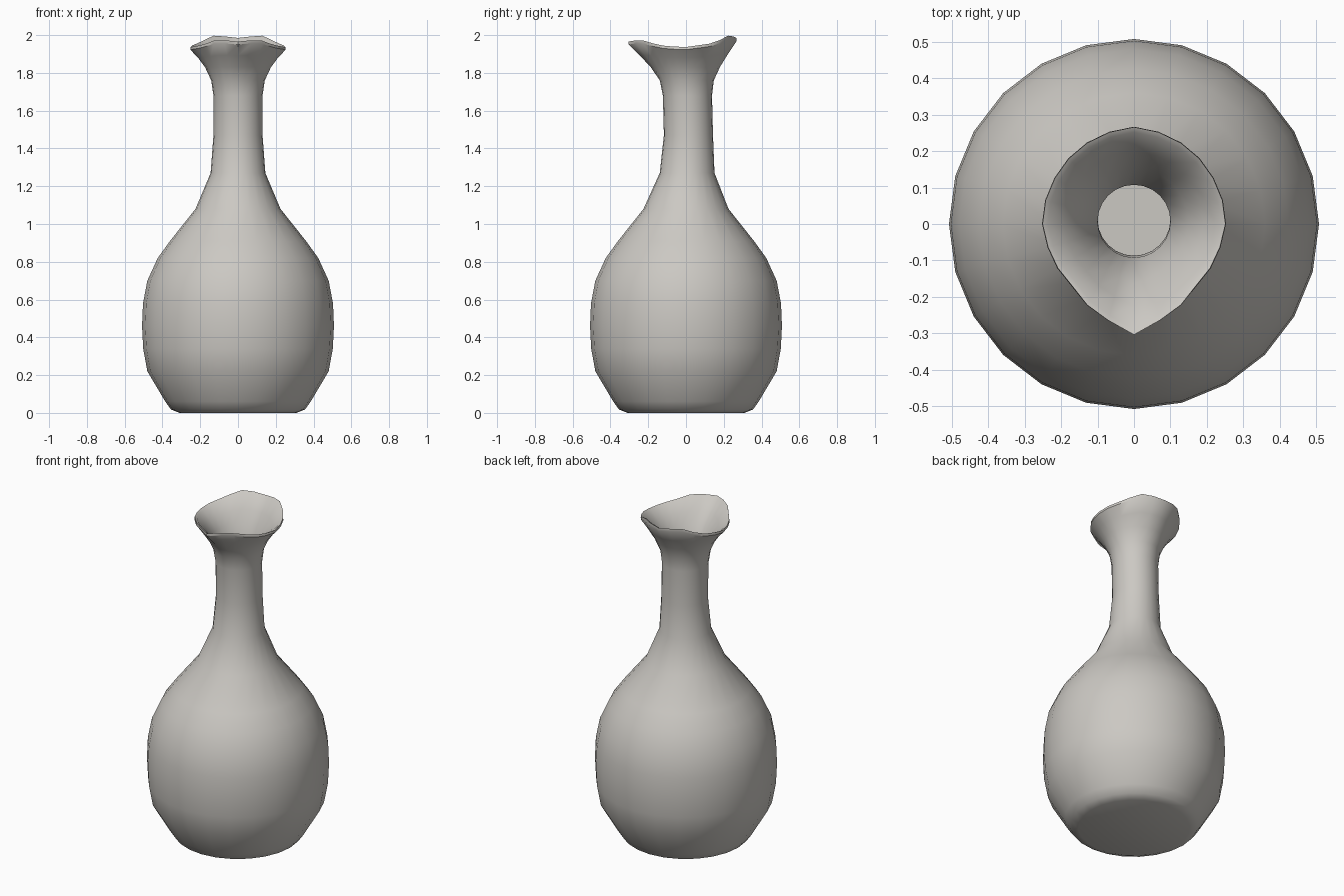
import bpy, bmesh, math

if "Cube" in bpy.data.objects:
    bpy.data.objects.remove(bpy.data.objects["Cube"])

SEG = 24
WALL = .03
FLARE_START, FLARE_END = 1.74, 1.94

# body and neck profile: radius, height
PROFILE = [(.355, .018), (.385, .06), (.48, .22), (.502, .34), (.508, .46),
           (.503, .58), (.48, .70), (.425, .82), (.36, .91), (.225, 1.08),
           (.145, 1.27), (.13, 1.47), (.13, 1.68)]

# mirrored half of the lip outline: angle, radius, height
LIP = [(-90, .31, 1.966), (-67, .268, 1.975), (-45, .246, 1.955), (-22, .248, 1.94),
       (0, .257, 1.937), (30, .257, 1.955), (63, .263, 1.998), (90, .272, 1.985)]


def lip(a):
    deg = math.degrees(math.asin(max(-1, min(1, math.sin(a)))))
    for (a0, r0, z0), (a1, r1, z1) in zip(LIP, LIP[1:]):
        if deg <= a1:
            f = max(0, (deg - a0) / (a1 - a0))
            f = f * f * (3 - 2 * f)
            return r0 + (r1 - r0) * f, z0 + (z1 - z0) * f
    return LIP[-1][1:]


def ring(bm, r, z, inset=0):
    """One ring: round low down, blending to the lip outline in the flare."""
    t = max(0, (z - FLARE_START) / (FLARE_END - FLARE_START)) ** 1.5
    t = min(t, 1)
    y_off = .014 * max(0, 1 - abs(z - 1.5) / .4)
    verts = []
    for i in range(SEG):
        a = 2 * math.pi * i / SEG
        lr, lz = lip(a)
        rad = r * (1 - t) + lr * t - inset
        verts.append(bm.verts.new((rad * math.cos(a), rad * math.sin(a) + y_off,
                                   z + t * t * (lz - 1.95))))
    return verts


bm = bmesh.new()
# outside, from the foot to the lip
loops = [ring(bm, .31, 0)]
loops += [ring(bm, r, z) for r, z in PROFILE]
loops += [ring(bm, .138, z) for z in (1.76, 1.83, 1.885, 1.935)]
# lip edge
loops += [ring(bm, .138, 1.95, .006), ring(bm, .138, 1.943, .02)]
# inside, from the lip to the floor
loops += [ring(bm, .138, z, .024) for z in (1.89, 1.83)]
loops += [ring(bm, r, z, WALL) for r, z in reversed(PROFILE[1:])]

# vase body, neck and lip as one shell
for low, up in zip(loops, loops[1:]):
    for i in range(SEG):
        j = (i + 1) % SEG
        bm.faces.new((low[i], low[j], up[j], up[i]))
# underside and inner floor
bm.faces.new(loops[0][::-1])
bm.faces.new(loops[-1])

mesh = bpy.data.meshes.new("vase")
bm.to_mesh(mesh)
bm.free()
vase = bpy.data.objects.new("vase", mesh)
bpy.context.collection.objects.link(vase)

clay = bpy.data.materials.new("pale grey clay")
clay.diffuse_color = (.6, .58, .545, 1)
clay.use_nodes = True
clay.node_tree.nodes["Principled BSDF"].inputs["Base Color"].default_value = clay.diffuse_color
mesh.materials.append(clay)

bpy.context.view_layer.objects.active = vase
vase.select_set(True)
bpy.ops.object.shade_smooth_by_angle(angle=math.radians(40))
